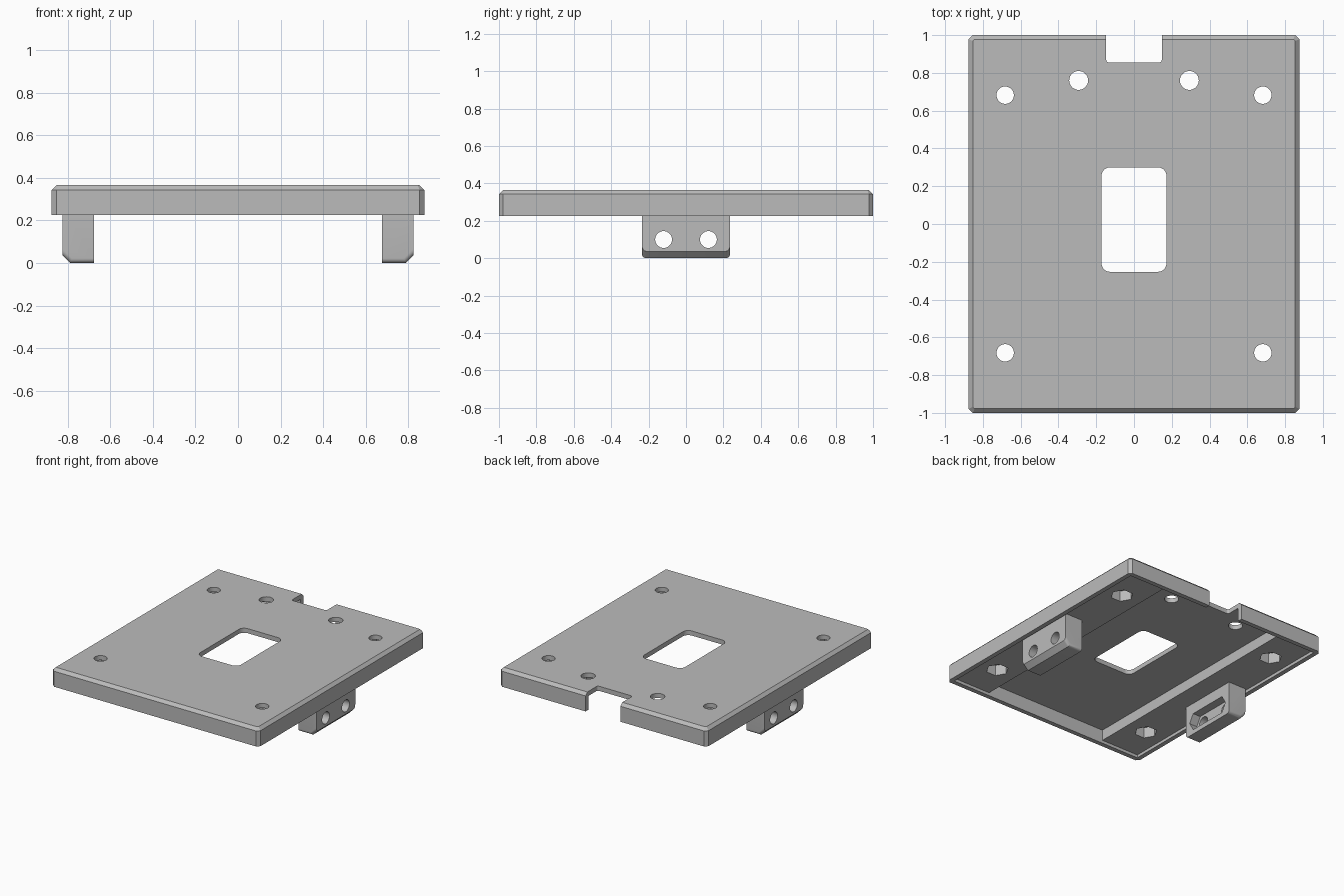
import bpy, bmesh
from math import pi, cos, sin, radians
from mathutils import Matrix

cube = bpy.data.objects.get("Cube")
if cube:
    bpy.data.objects.remove(cube, do_unlink=True)

grey = bpy.data.materials.new("plain grey")
grey.use_nodes = True
GREY = (0.5, 0.5, 0.5, 1)
grey.diffuse_color = GREY
grey.node_tree.nodes["Principled BSDF"].inputs["Base Color"].default_value = GREY

BOTTOM, TOP = 0.225, 0.365      # plate heights
SIDE_CEIL, MID_CEIL = 0.248, 0.33  # undersides of the side and middle recesses
HALF_X, HALF_Y, WALL = 0.875, 1.0, 0.035


def make_object(name, bm):
    bmesh.ops.recalc_face_normals(bm, faces=bm.faces[:])
    mesh = bpy.data.meshes.new(name)
    bm.to_mesh(mesh)
    bm.free()
    mesh.materials.append(grey)
    obj = bpy.data.objects.new(name, mesh)
    bpy.context.collection.objects.link(obj)
    return obj


def box_bm(x0, x1, y0, y1, z0, z1):
    bm = bmesh.new()
    bmesh.ops.create_cube(bm, size=1)
    for v in bm.verts:
        v.co = (x1 if v.co.x > 0 else x0, y1 if v.co.y > 0 else y0, z1 if v.co.z > 0 else z0)
    return bm


def bevel(bm, test, width, segments=1):
    """Bevel every edge whose two end points both pass the test."""
    edges = [e for e in bm.edges if test(e.verts[0].co, e.verts[1].co)]
    bmesh.ops.bevel(bm, geom=edges, offset=width, segments=segments,
                    affect='EDGES', profile=0.5)


def upright(a, b):
    return abs(a.z - b.z) > 0.01


def box(name, *limits, radius=0):
    bm = box_bm(*limits)
    if radius:
        bevel(bm, upright, radius, 6)
    return make_object(name, bm)


def prism(name, points, depth, matrix):
    """Extrude a flat outline along its local z, then place it."""
    bm = bmesh.new()
    face = bm.faces.new([bm.verts.new((x, y, 0)) for x, y in points])
    out = bmesh.ops.extrude_face_region(bm, geom=[face])
    bmesh.ops.translate(bm, vec=(0, 0, depth),
                        verts=[v for v in out["geom"] if isinstance(v, bmesh.types.BMVert)])
    bm.transform(matrix)
    return make_object(name, bm)


def ring(radius, sides, cx=0):
    return [(cx + radius * cos(2 * pi * i / sides), radius * sin(2 * pi * i / sides))
            for i in range(sides)]


def cut(target, cutters):
    bpy.context.view_layer.objects.active = target
    for cutter in cutters:
        cutter.hide_render = True
        mod = target.modifiers.new("cut", 'BOOLEAN')
        mod.operation, mod.solver, mod.object = 'DIFFERENCE', 'EXACT', cutter
        bpy.ops.object.modifier_apply(modifier=mod.name)
        bpy.data.objects.remove(cutter, do_unlink=True)


def smooth(obj):
    bpy.ops.object.select_all(action='DESELECT')
    obj.select_set(True)
    bpy.context.view_layer.objects.active = obj
    bpy.ops.object.shade_smooth_by_angle(angle=radians(25))


# Plate: chamfered corners, then a chamfered top rim
bm = box_bm(-HALF_X, HALF_X, -HALF_Y, HALF_Y, BOTTOM, TOP)
bevel(bm, upright, 0.022)
bevel(bm, lambda a, b: min(a.z, b.z) > TOP - 0.001, 0.022)
plate = make_object("base_plate", bm)

# Recesses, central window and rear notch
inner_x, inner_y = HALF_X - WALL, HALF_Y - WALL
cutters = [
    box("shallow_recess", -inner_x, inner_x, -inner_y, inner_y, 0, SIDE_CEIL),
    box("middle_recess", -0.52, 0.52, -inner_y, inner_y, 0, MID_CEIL),
    box("window", -0.172, 0.172, -0.253, 0.3, 0, 1, radius=0.045),
    box("notch", -0.147, 0.147, 0.855, 1.2, 0, 1, radius=0.015),
]
# Corner screw holes with hexagonal nut pockets, and two rear holes
for sx in (-1, 1):
    for sy in (-1, 1):
        place = Matrix.Translation((sx * 0.682, sy * 0.682, 0))
        cutters.append(prism("screw_hole", ring(0.046, 32), 1, place))
        cutters.append(prism("nut_pocket", ring(0.08, 6), MID_CEIL, place))
    place = Matrix.Translation((sx * 0.293, 0.76, 0))
    cutters.append(prism("rear_hole", ring(0.05, 32), 1, place))
cut(plate, cutters)
smooth(plate)

# Mounting lugs: chamfered outer bottom edge, rounded ends, two holes, nut slot
for side, name in ((1, "left_lug"), (-1, "right_lug")):
    inner, outer = side * 0.675, side * 0.825
    bm = box_bm(min(inner, outer), max(inner, outer), -0.235, 0.235, 0, SIDE_CEIL + 0.01)
    bevel(bm, lambda a, b: max(a.z, b.z) < 0.001 and abs(a.x - outer) + abs(b.x - outer) < 0.001,
          0.037)
    # end edges of the underside and of the chamfer
    bevel(bm, lambda a, b: max(a.z, b.z) < 0.05 and abs(a.y) > 0.2 and abs(a.y - b.y) < 0.001,
          0.022, 5)
    lug = make_object(name, bm)

    # local x runs along y, local z runs outward along x
    def across(x, y=0):
        return Matrix.Translation((x, y, 0.1)) @ Matrix(
            ((0, 0, side, 0), (1, 0, 0, 0), (0, 1, 0, 0), (0, 0, 0, 1)))

    holes = [prism("lug_hole", ring(0.045, 32), 0.4, across(side * 0.6, y))
             for y in (-0.12, 0.12)]
    hexagon = ring(0.075, 6)
    slot = [(x + (0.12 if x > 0 else -0.12), y) for x, y in hexagon]
    holes.append(prism("nut_slot", slot, 0.14, across(side * 0.6)))
    cut(lug, holes)
    smooth(lug)
